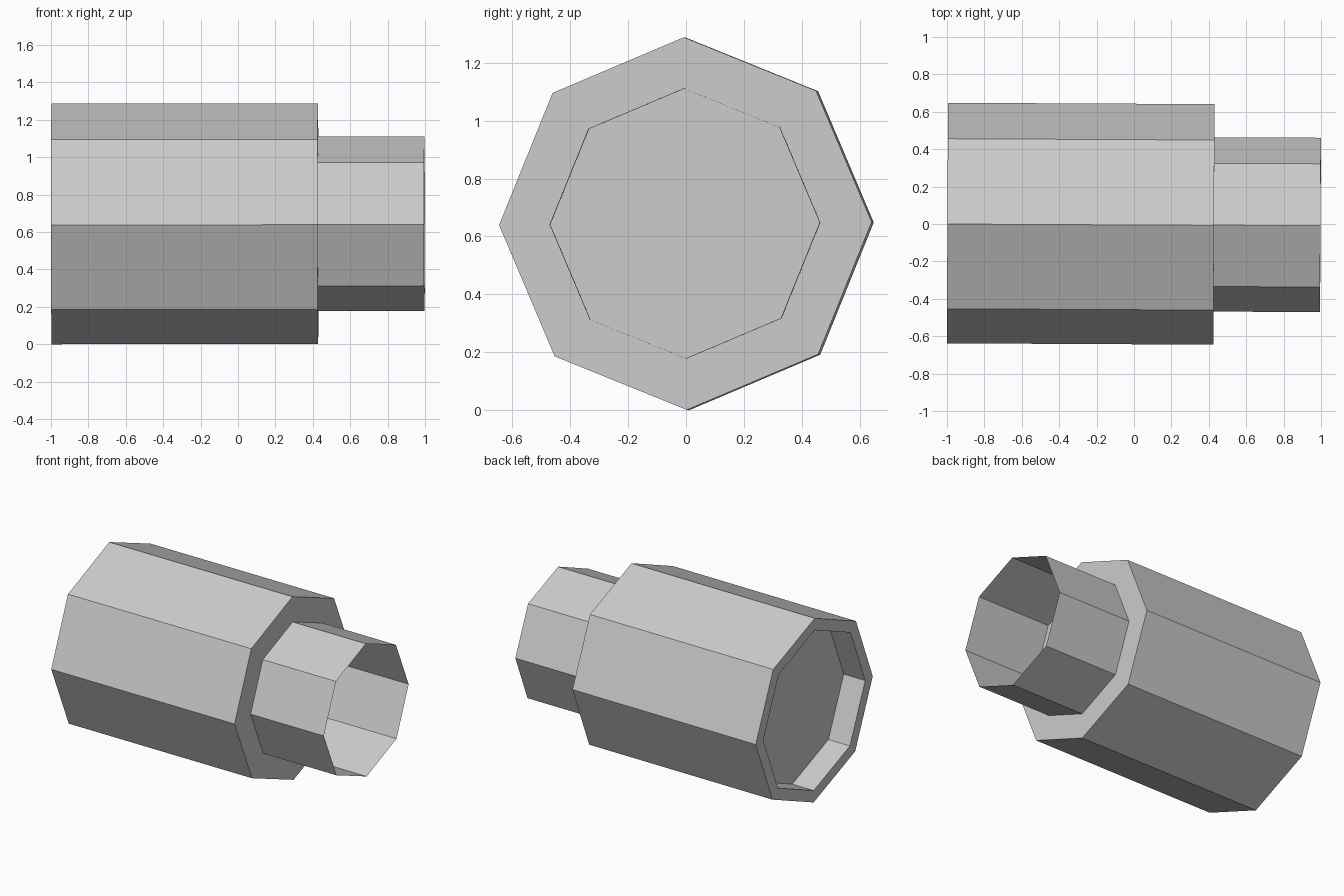
import bpy, bmesh, math
from mathutils import Matrix

if "Cube" in bpy.data.objects:
    bpy.data.objects.remove(bpy.data.objects["Cube"])

SIDES = 8
# very slight lean of the long axis
LEAN = Matrix.Rotation(-0.005, 4, 'Z') @ Matrix.Rotation(-0.001, 4, 'Y') @ Matrix.Rotation(0.008, 4, 'X')

grey = bpy.data.materials.new("light grey")
grey.diffuse_color = (0.6, 0.6, 0.6, 1)
grey.use_nodes = True
grey.node_tree.nodes["Principled BSDF"].inputs["Base Color"].default_value = grey.diffuse_color


def lathe(name, profile, cap_first=False, cap_last=False):
    """Faceted solid of revolution along x from (x, radius) pairs."""
    bm = bmesh.new()
    rings = []
    for x, r in profile:
        rings.append([bm.verts.new((x, r * math.sin(math.tau * i / SIDES),
                                    r * math.cos(math.tau * i / SIDES)))
                      for i in range(SIDES)])
    for a, b in zip(rings, rings[1:]):
        for i in range(SIDES):
            j = (i + 1) % SIDES
            bm.faces.new((a[i], b[i], b[j], a[j]))
    if cap_first:
        bm.faces.new(rings[0])
    if cap_last:
        bm.faces.new(rings[-1][::-1])
    bm.normal_update()
    bm.transform(Matrix.Translation((0, 0, 0.644)) @ LEAN)
    mesh = bpy.data.meshes.new(name)
    bm.to_mesh(mesh)
    bm.free()
    mesh.materials.append(grey)
    obj = bpy.data.objects.new(name, mesh)
    bpy.context.collection.objects.link(obj)
    return obj


# wide barrel: recessed floor, recess wall, rim, outer wall, shoulder
lathe("barrel", [(-0.83, 0.56), (-0.997, 0.56), (-0.997, 0.643), (0.428, 0.643)],
      cap_first=True, cap_last=True)

# narrow open neck, a thin sheet rising from the shoulder
lathe("neck", [(0.428, 0.466), (0.997, 0.466)])
